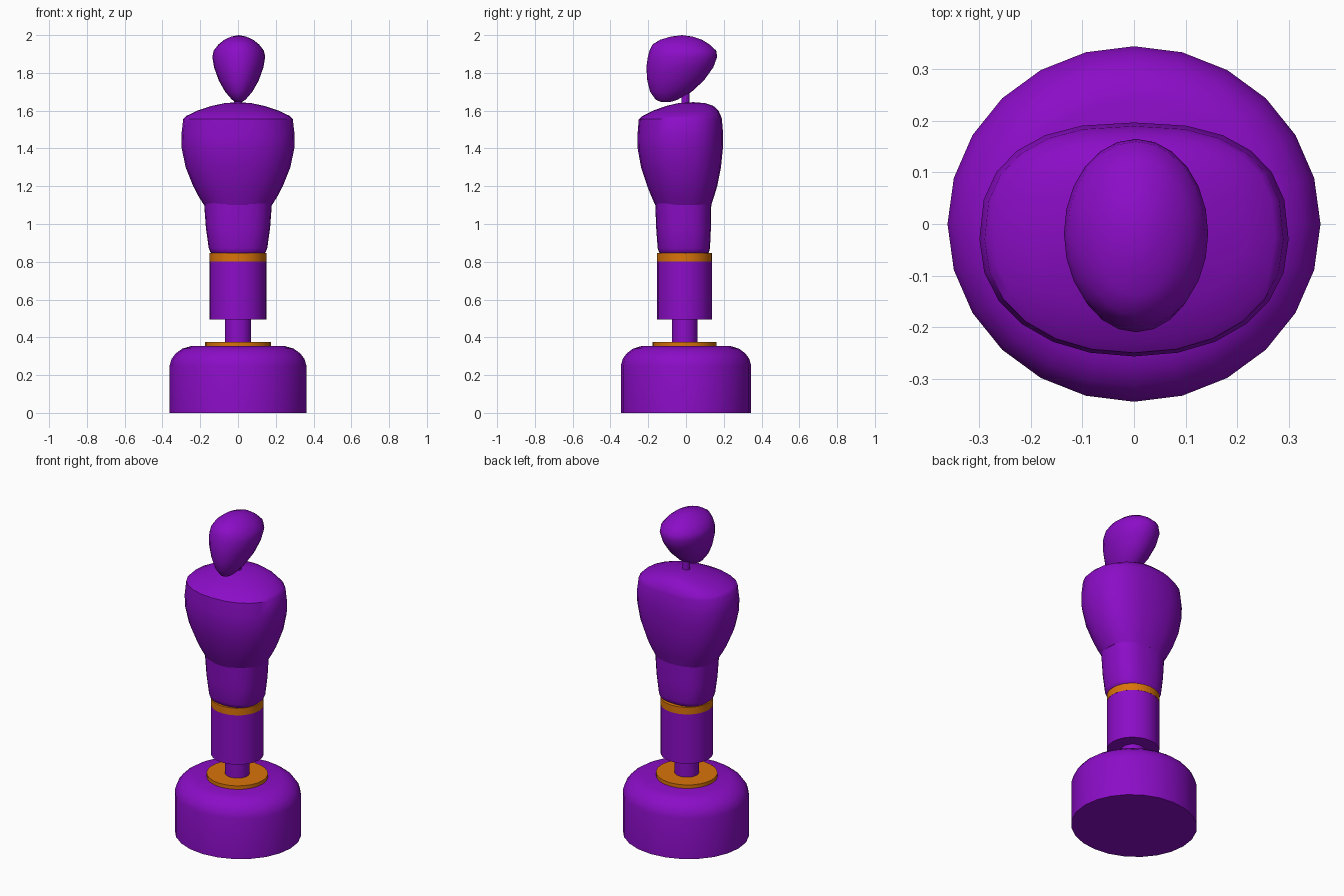
import bpy, bmesh, math

cube = bpy.data.objects.get("Cube")
if cube:
    bpy.data.objects.remove(cube, do_unlink=True)


def material(name, color):
    m = bpy.data.materials.new(name)
    m.use_nodes = True
    m.diffuse_color = color
    m.node_tree.nodes["Principled BSDF"].inputs["Base Color"].default_value = color
    return m


purple = material("purple", (0.26, 0.004, 0.57, 1))
orange = material("orange", (0.7, 0.175, 0.003, 1))


def power(v, e):
    return math.copysign(abs(v) ** e, v)


def loft(name, rings, mat, front=2.0, back=2.0, tip=None, x=0.0, sides=24, angle=40):
    """Skin rings of (z, half width, front y, back y); front/back set squareness."""
    bm = bmesh.new()
    loops = []
    for z, w, y0, y1 in rings:
        mid, depth = (y0 + y1) / 2, (y1 - y0) / 2
        loop = []
        for i in range(sides):
            a = math.tau * i / sides
            e = 2 / (back if math.sin(a) > 0 else front)
            loop.append(bm.verts.new((x + w * power(math.cos(a), e),
                                      mid + depth * power(math.sin(a), e), z)))
        loops.append(loop)
    for lo, hi in zip(loops, loops[1:]):
        for i in range(sides):
            j = (i + 1) % sides
            bm.faces.new((lo[i], lo[j], hi[j], hi[i]))
    bm.faces.new(loops[0][::-1])
    if tip:
        top = bm.verts.new((x, *tip))
        for i in range(sides):
            bm.faces.new((loops[-1][i], loops[-1][(i + 1) % sides], top))
    else:
        bm.faces.new(loops[-1])
    bmesh.ops.recalc_face_normals(bm, faces=bm.faces)
    mesh = bpy.data.meshes.new(name)
    bm.to_mesh(mesh)
    bm.free()
    mesh.materials.append(mat)
    obj = bpy.data.objects.new(name, mesh)
    bpy.context.collection.objects.link(obj)
    bpy.ops.object.select_all(action='DESELECT')
    obj.select_set(True)
    bpy.context.view_layer.objects.active = obj
    bpy.ops.object.shade_smooth_by_angle(angle=math.radians(angle))
    return obj


def drum(name, r, z0, z1, mat, y=-0.0075):
    d = r * 0.97
    return loft(name, [(z, r, y - d, y + d) for z in (z0, z1)], mat)


# Round pedestal with a rolled top edge
loft("pedestal", [(z, r, -r * 0.953, r * 0.953) for z, r in
     ((0, 0.362), (0.25, 0.362), (0.285, 0.352), (0.315, 0.33),
      (0.34, 0.295), (0.353, 0.25))], purple)

# Collar, post and lower body
drum("pedestal_collar", 0.175, 0.35, 0.375, orange)
drum("post", 0.07, 0.34, 0.51, purple)
drum("lower_body", 0.15, 0.495, 0.802, purple)
drum("belt", 0.151, 0.802, 0.846, orange)

# Waist
loft("waist", [
    (0.842, 0.135, -0.135, 0.11), (0.85, 0.146, -0.143, 0.121),
    (0.872, 0.155, -0.15, 0.127), (0.98, 0.17, -0.158, 0.132),
    (1.115, 0.18, -0.163, 0.134)], purple, front=2.4, back=2.6)

# Chest with domed shoulders
loft("chest", [
    (1.1, 0.18, -0.163, 0.134), (1.15, 0.211, -0.185, 0.15),
    (1.2, 0.237, -0.205, 0.165), (1.3, 0.277, -0.238, 0.185),
    (1.4, 0.298, -0.256, 0.195), (1.47, 0.3, -0.257, 0.197),
    (1.555, 0.29, -0.25, 0.19), (1.572, 0.274, -0.23, 0.185),
    (1.6, 0.215, -0.175, 0.172), (1.625, 0.14, -0.105, 0.145),
    (1.64, 0.07, -0.04, 0.1)],
    purple, front=2.15, back=2.5, tip=(0.04, 1.645))

# Neck
drum("neck", 0.022, 1.62, 1.74, purple, y=-0.003)

# Head, an egg leaning forward
loft("head", [
    (1.645, 0.015, -0.13, -0.085), (1.658, 0.036, -0.16, -0.045),
    (1.7, 0.072, -0.19, 0.03), (1.76, 0.106, -0.205, 0.095),
    (1.83, 0.131, -0.21, 0.145), (1.885, 0.14, -0.202, 0.165),
    (1.918, 0.133, -0.193, 0.16), (1.95, 0.108, -0.178, 0.125),
    (1.975, 0.077, -0.138, 0.086), (1.992, 0.04, -0.08, 0.035)],
    purple, tip=(-0.02, 2.0), x=0.004, angle=60)
